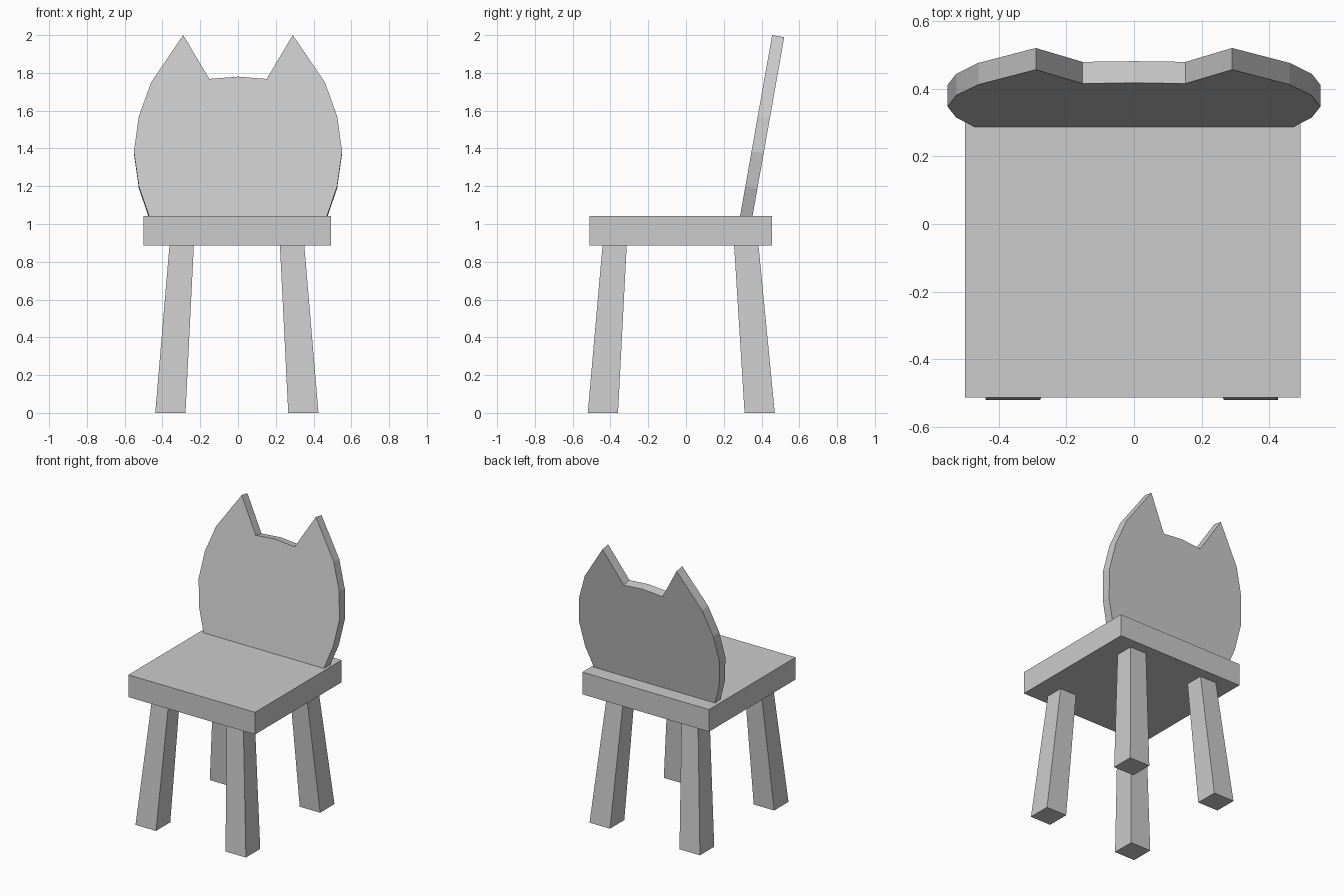
import bpy, bmesh
from mathutils import Vector

if "Cube" in bpy.data.objects:
    bpy.data.objects.remove(bpy.data.objects["Cube"])


def loft(name, ring_a, ring_b):
    """Closed solid between two matching outlines."""
    bm = bmesh.new()
    a = [bm.verts.new(p) for p in ring_a]
    b = [bm.verts.new(p) for p in ring_b]
    bm.faces.new(a)
    bm.faces.new(b[::-1])
    n = len(a)
    for i in range(n):
        j = (i + 1) % n
        bm.faces.new((a[i], a[j], b[j], b[i]))
    bmesh.ops.recalc_face_normals(bm, faces=bm.faces)
    mesh = bpy.data.meshes.new(name)
    bm.to_mesh(mesh)
    bm.free()
    obj = bpy.data.objects.new(name, mesh)
    bpy.context.collection.objects.link(obj)
    return obj


def rect(x0, x1, y0, y1, z):
    return [(x0, y0, z), (x1, y0, z), (x1, y1, z), (x0, y1, z)]


SEAT_BOTTOM, SEAT_TOP = 0.885, 1.042
CX = -0.006  # seat and legs sit a hair left of centre

# Seat slab
seat = (-0.499, 0.492, -0.512, 0.456)
loft("seat", rect(*seat, SEAT_BOTTOM), rect(*seat, SEAT_TOP))

# Splayed, tapered legs: y ranges at the floor and at the seat
legs = {"front": ((-0.52, -0.36), (-0.442, -0.314)),
        "back": ((0.31, 0.47), (0.255, 0.384))}
for row, (floor_y, top_y) in legs.items():
    for side, s in (("left", -1), ("right", 1)):
        fx = sorted((CX + s * 0.272, CX + s * 0.432))
        tx = sorted((CX + s * 0.228, CX + s * 0.357))
        loft(f"{row}_leg_{side}", rect(*fx, *floor_y, 0), rect(*tx, *top_y, SEAT_BOTTOM))

# Leaning backrest with two pointed ears: right half of the outline, mirrored
half = [(0.47, 1.04), (0.525, 1.20), (0.551, 1.384), (0.525, 1.57),
        (0.46, 1.75), (0.29, 2.0), (0.152, 1.768)]
outline = half + [(0, 1.78)] + [(-x, z) for x, z in reversed(half)]
front = [Vector((x, 0.286 + (z - 1.04) * 0.177, z)) for x, z in outline]
back = [p + Vector((0, 0.064, -0.0113)) for p in front]
loft("backrest", front, back)
